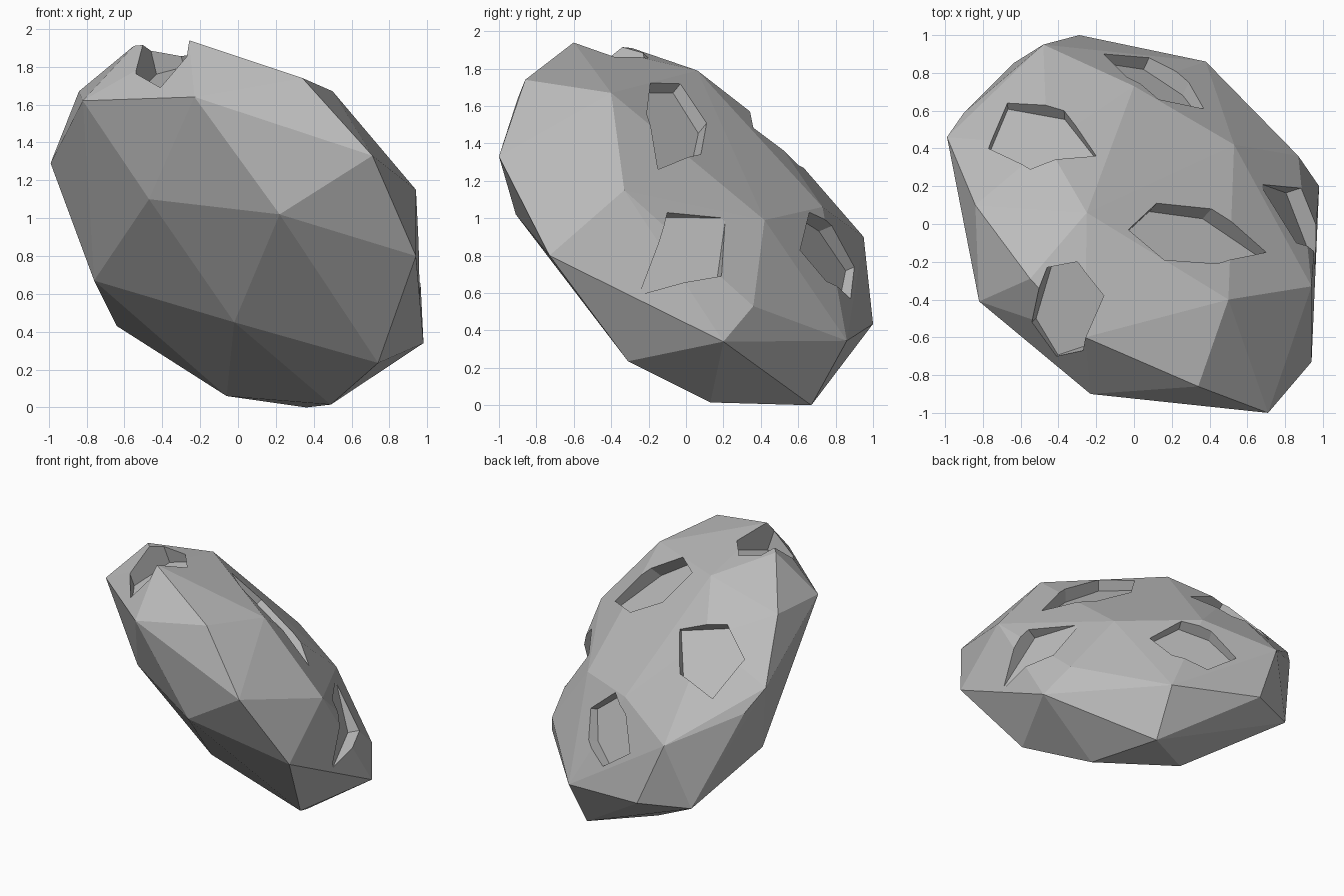
import bpy, bmesh
from mathutils import Vector
from mathutils.bvhtree import BVHTree

if "Cube" in bpy.data.objects:
    bpy.data.objects.remove(bpy.data.objects["Cube"])

CENTRE = Vector((0, 0, 0.97))

stone = bpy.data.materials.new("grey_stone")
stone.diffuse_color = (0.5, 0.5, 0.5, 1)
stone.use_nodes = True
stone.node_tree.nodes["Principled BSDF"].inputs["Base Color"].default_value = stone.diffuse_color

# Corner points of the faceted rock
CORNERS = [
    (-.26, -.60, 1.94), (-.82, -.41, 1.62), (-.84, .10, 1.67), (-.99, .46, 1.29),
    (-.76, .17, .67), (-.64, .85, .43), (-.06, .42, .06), (.36, .67, 0),
    (.49, .13, .015), (.74, -.31, .235), (.98, .20, .34), (.94, -.73, .80),
    (.94, -.33, 1.15), (.71, -1, 1.33), (.50, -.40, 1.67), (.34, -.86, 1.74),
    (-.23, -.90, 1.64), (-.47, -.53, 1.10), (.22, -.91, 1.02), (-.02, -.29, .45),
    (-.29, 1, .435), (-.48, .95, .90), (.38, .86, .345), (.87, .36, .53),
    (.53, .42, .99), (0, .73, 1.06), (-.25, .06, 1.79), (-.55, -.29, 1.91),
    (-.90, .59, 1.12), (-.46, .42, 1.51), (.33, -.03, 1.48)]


def make_object(name, bm):
    bmesh.ops.recalc_face_normals(bm, faces=bm.faces[:])
    mesh = bpy.data.meshes.new(name)
    bm.to_mesh(mesh)
    mesh.materials.append(stone)
    obj = bpy.data.objects.new(name, mesh)
    bpy.context.collection.objects.link(obj)
    return obj


# Rock body
bm = bmesh.new()
for corner in CORNERS:
    bm.verts.new(corner)
hull = bmesh.ops.convex_hull(bm, input=bm.verts[:])
loose = [v for v in bm.verts if not v.link_faces]
bmesh.ops.delete(bm, geom=loose, context='VERTS')
surface = BVHTree.FromBMesh(bm)
rock = make_object("rock", bm)
bm.free()


def crater(name, rim, depth, side=False):
    """Cut a flat-floored pit; the rim is (x, y) from above or (y, z) from the right."""
    points = []
    for a, b in rim:
        start, ray = ((3, a, b), (-1, 0, 0)) if side else ((a, b, 4), (0, 0, -1))
        hit = surface.ray_cast(Vector(start), Vector(ray))[0]
        if hit:
            points.append(hit)
    middle = sum(points, Vector()) / len(points)
    normal = Vector()
    for p, q in zip(points, points[1:] + points[:1]):
        normal += (p - middle).cross(q - middle)
    normal.normalize()
    if normal.dot(middle - CENTRE) < 0:
        normal.negate()
    cutter_bm = bmesh.new()
    rings = []
    for level in (-depth, 0.3):
        rings.append([cutter_bm.verts.new(p + normal * (level - normal.dot(p - middle)))
                      for p in points])
    low, high = rings
    cutter_bm.faces.new(low)
    cutter_bm.faces.new(high)
    for i in range(len(low)):
        j = (i + 1) % len(low)
        cutter_bm.faces.new((low[i], low[j], high[j], high[i]))
    cutter = make_object(name, cutter_bm)
    cutter_bm.free()
    cutter.hide_render = True
    mod = rock.modifiers.new(name, 'BOOLEAN')
    mod.operation = 'DIFFERENCE'
    mod.solver = 'EXACT'
    mod.object = cutter
    bpy.context.view_layer.objects.active = rock
    bpy.ops.object.modifier_apply(modifier=name)
    bpy.data.objects.remove(cutter)


# Craters
crater("middle_crater", [(-.03, -.03), (.12, .11), (.41, .08), (.70, -.15),
                         (.44, -.21), (.16, -.19)], .08)
crater("left_crater", [(-.77, .40), (-.67, .64), (-.37, .60), (-.20, .36),
                       (-.55, .29)], .05)
crater("back_crater", [(-.16, .90), (.08, .88), (.29, .75), (.37, .61),
                       (.13, .66), (-.04, .78)], .07)
crater("top_crater", [(-.46, -.23), (-.30, -.20), (-.16, -.38), (-.27, -.67),
                      (-.41, -.70), (-.54, -.52)], .09)
crater("right_crater", [(-.10, 1.03), (.21, 1.0), (.19, .69), (-.25, .59)], .04, True)

# Flat facets
for poly in rock.data.polygons:
    poly.use_smooth = False
    poly.material_index = 0
